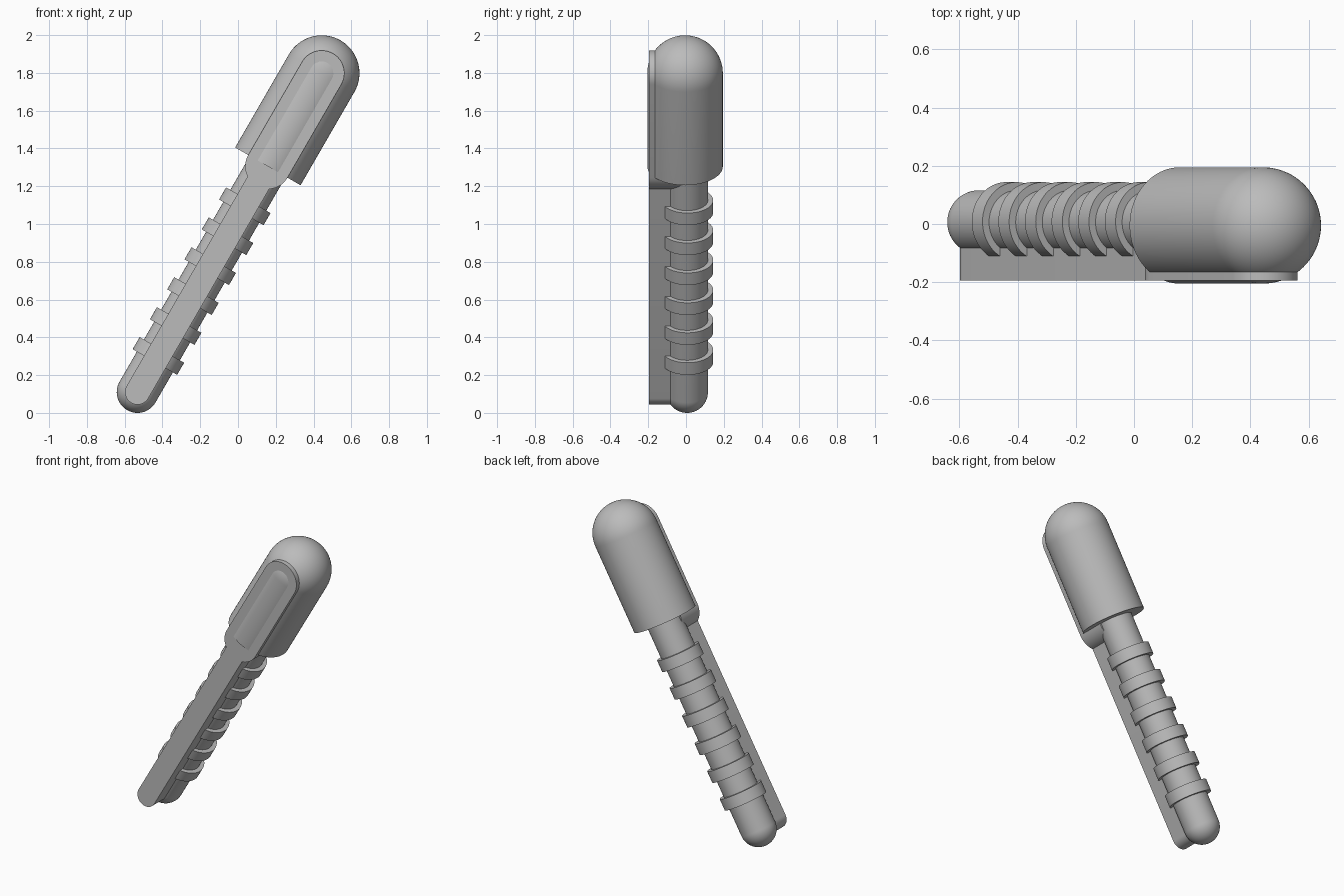
import bpy, bmesh, math
from mathutils import Matrix, Vector

cube = bpy.data.objects.get("Cube")
if cube:
    bpy.data.objects.remove(cube, do_unlink=True)

SEG = 64
LENGTH = 1.95       # between the centres of the two round ends
HEAD_BASE = 1.38    # along the axis
ROD_R, HEAD_R, RING_R = 0.11, 0.2, 0.136
TILT = Matrix.Translation((-0.532, 0, 0.11)) @ Matrix.Rotation(math.radians(30), 4, 'Y')

grey = bpy.data.materials.new("plain grey")
grey.use_nodes = True
colour = (0.5, 0.5, 0.5, 1)
grey.diffuse_color = colour
grey.node_tree.nodes["Principled BSDF"].inputs["Base Color"].default_value = colour


def finish(name, bm, y=0.0):
    """Turn a mesh built along local z into a tilted, shaded part."""
    bmesh.ops.remove_doubles(bm, verts=bm.verts, dist=1e-5)
    bmesh.ops.recalc_face_normals(bm, faces=bm.faces)
    mesh = bpy.data.meshes.new(name)
    bm.to_mesh(mesh)
    bm.free()
    mesh.materials.append(grey)
    obj = bpy.data.objects.new(name, mesh)
    bpy.context.collection.objects.link(obj)
    obj.matrix_world = Matrix.Translation((0, y, 0)) @ TILT
    bpy.ops.object.select_all(action='DESELECT')
    obj.select_set(True)
    bpy.context.view_layer.objects.active = obj
    bpy.ops.object.shade_smooth_by_angle(angle=math.radians(35))
    return obj


def lathe(name, profile, y):
    """Spin (radius, height) points about local z."""
    bm = bmesh.new()
    verts = [bm.verts.new((r, 0, z)) for r, z in profile]
    edges = [bm.edges.new(pair) for pair in zip(verts, verts[1:])]
    bmesh.ops.spin(bm, geom=verts + edges, cent=(0, 0, 0), axis=(0, 0, 1),
                   angle=math.tau, steps=SEG, use_merge=True)
    return finish(name, bm, y)


def dome(radius, z, sign, steps=20):
    """Quarter arc from the pole to the rim."""
    angles = [math.pi / 2 * i / steps for i in range(steps + 1)]
    return [(radius * math.sin(a), z + sign * radius * math.cos(a)) for a in angles]


def capsule_plate(name, radius, low, high, back):
    """Round-ended flat plate facing the front."""
    bm = bmesh.new()
    half = SEG // 2
    points = []
    for centre, start in ((high, 0), (low, math.pi)):
        for i in range(half + 1):
            a = start + math.pi * i / half
            points.append((radius * math.cos(a), -0.195, centre + radius * math.sin(a)))
    face = bm.faces.new([bm.verts.new(p) for p in points])
    top = bmesh.ops.extrude_face_region(bm, geom=[face], use_keep_orig=True)["geom"]
    moved = [g for g in top if isinstance(g, bmesh.types.BMVert)]
    bmesh.ops.translate(bm, verts=moved, vec=Vector((0, back + 0.195, 0)))
    return finish(name, bm)


# Handle rod with a round lower end
lathe("handle_rod", dome(ROD_R, 0, -1) + [(ROD_R, HEAD_BASE + 0.05), (0, HEAD_BASE + 0.05)], 0.006)

# Bullet-shaped head with a flat base
lathe("head", dome(HEAD_R, LENGTH, 1) + [(HEAD_R, HEAD_BASE), (0, HEAD_BASE)], -0.005)

# Grip rings
for i in range(6):
    z = 0.221 + 0.183 * i
    lathe(f"grip_ring_{i + 1}", [(0, z - 0.037), (RING_R, z - 0.037),
                                 (RING_R, z + 0.037), (0, z + 0.037)], 0.008)

# Front plates sunk into the handle and the head
capsule_plate("handle_plate", 0.066, 0, HEAD_BASE, 0)
capsule_plate("head_plate", 0.12, HEAD_BASE, LENGTH, -0.01)
